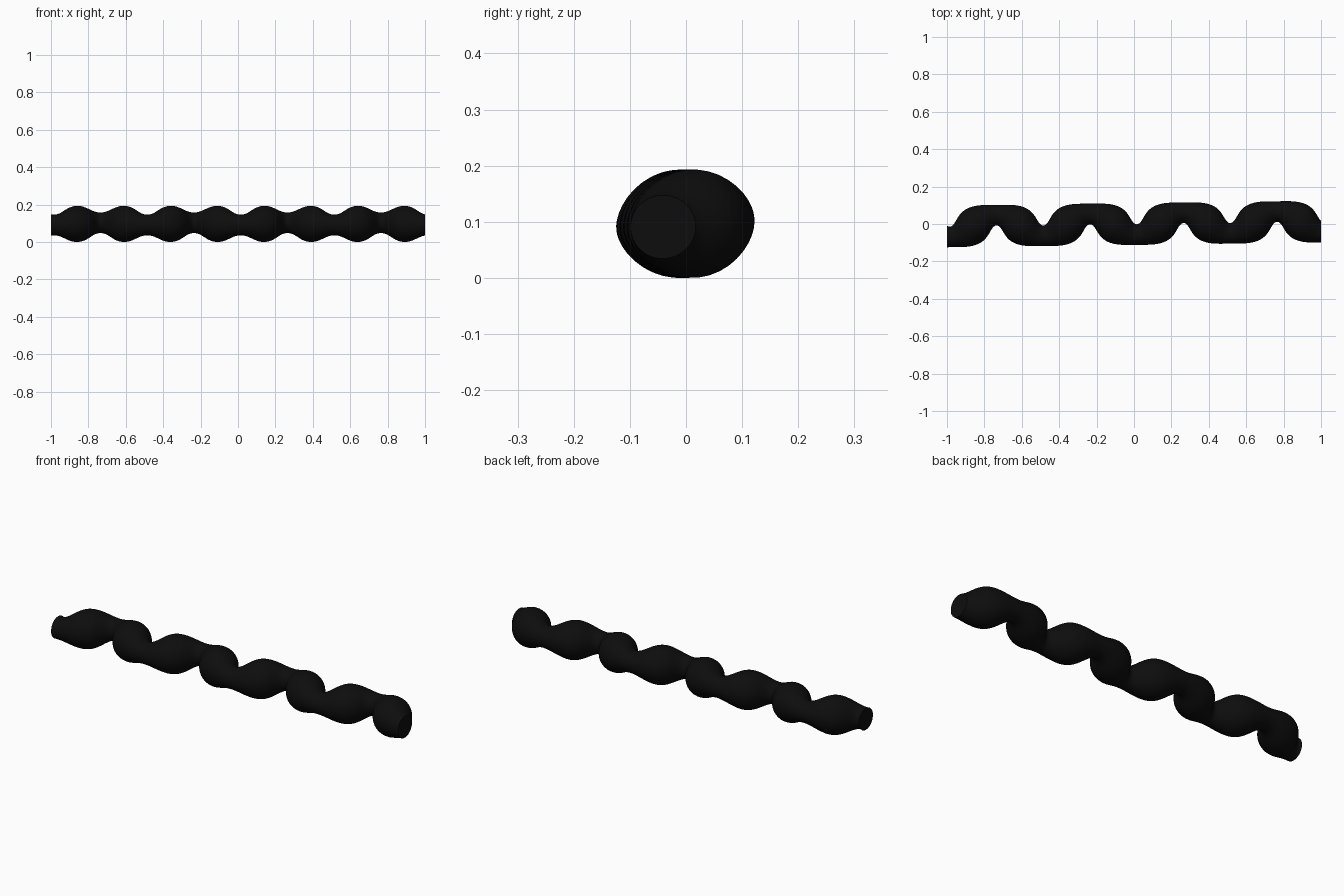
import bpy, bmesh, math
from mathutils import Matrix, Vector

if "Cube" in bpy.data.objects:
    bpy.data.objects.remove(bpy.data.objects["Cube"])

# Wavy rod: serpentine path whose radius swells at every crossing
AMP, PERIOD, PHASE = 0.057, 0.5, 0.015
R_MIN, R_MAX = 0.055, 0.0965
SIDES, STEPS = 40, 320
k = 2 * math.pi / PERIOD
roll = Matrix.Rotation(math.radians(6), 3, 'X')

bm = bmesh.new()
rings = []
for i in range(STEPS + 1):
    x = -1.08 + 2.16 * i / STEPS
    t = k * (x - PHASE)
    y = -AMP * math.cos(t)
    r = R_MIN + (R_MAX - R_MIN) * math.sin(t) ** 2
    a = 0.85 * math.atan(AMP * k * math.sin(t))
    ring = []
    for j in range(SIDES):
        p = 2 * math.pi * j / SIDES
        u, w = r * math.cos(p), r * math.sin(p)
        v = roll @ Vector((x - u * math.sin(a), y + u * math.cos(a), w))
        v.y += 0.0128 * x
        v.z += 0.0965
        ring.append(bm.verts.new(v))
    rings.append(ring)
for r0, r1 in zip(rings, rings[1:]):
    for j in range(SIDES):
        n = (j + 1) % SIDES
        bm.faces.new((r0[j], r1[j], r1[n], r0[n]))

# Flat ends, cut square and capped
for s in (-1, 1):
    res = bmesh.ops.bisect_plane(bm, geom=bm.verts[:] + bm.edges[:] + bm.faces[:],
                                 plane_co=(s, 0, 0), plane_no=(s, 0, 0), clear_outer=True)
    cut = [e for e in res['geom_cut'] if isinstance(e, bmesh.types.BMEdge)]
    bmesh.ops.holes_fill(bm, edges=cut, sides=0)
bmesh.ops.recalc_face_normals(bm, faces=bm.faces[:])

mesh = bpy.data.meshes.new("wavy_rod")
bm.to_mesh(mesh)
bm.free()
rod = bpy.data.objects.new("wavy_rod", mesh)
bpy.context.collection.objects.link(rod)

mat = bpy.data.materials.new("black")
mat.diffuse_color = (0.004, 0.004, 0.004, 1)
mat.use_nodes = True
mat.node_tree.nodes["Principled BSDF"].inputs["Base Color"].default_value = mat.diffuse_color
mesh.materials.append(mat)

bpy.context.view_layer.objects.active = rod
rod.select_set(True)
bpy.ops.object.shade_smooth_by_angle(angle=math.radians(40))
